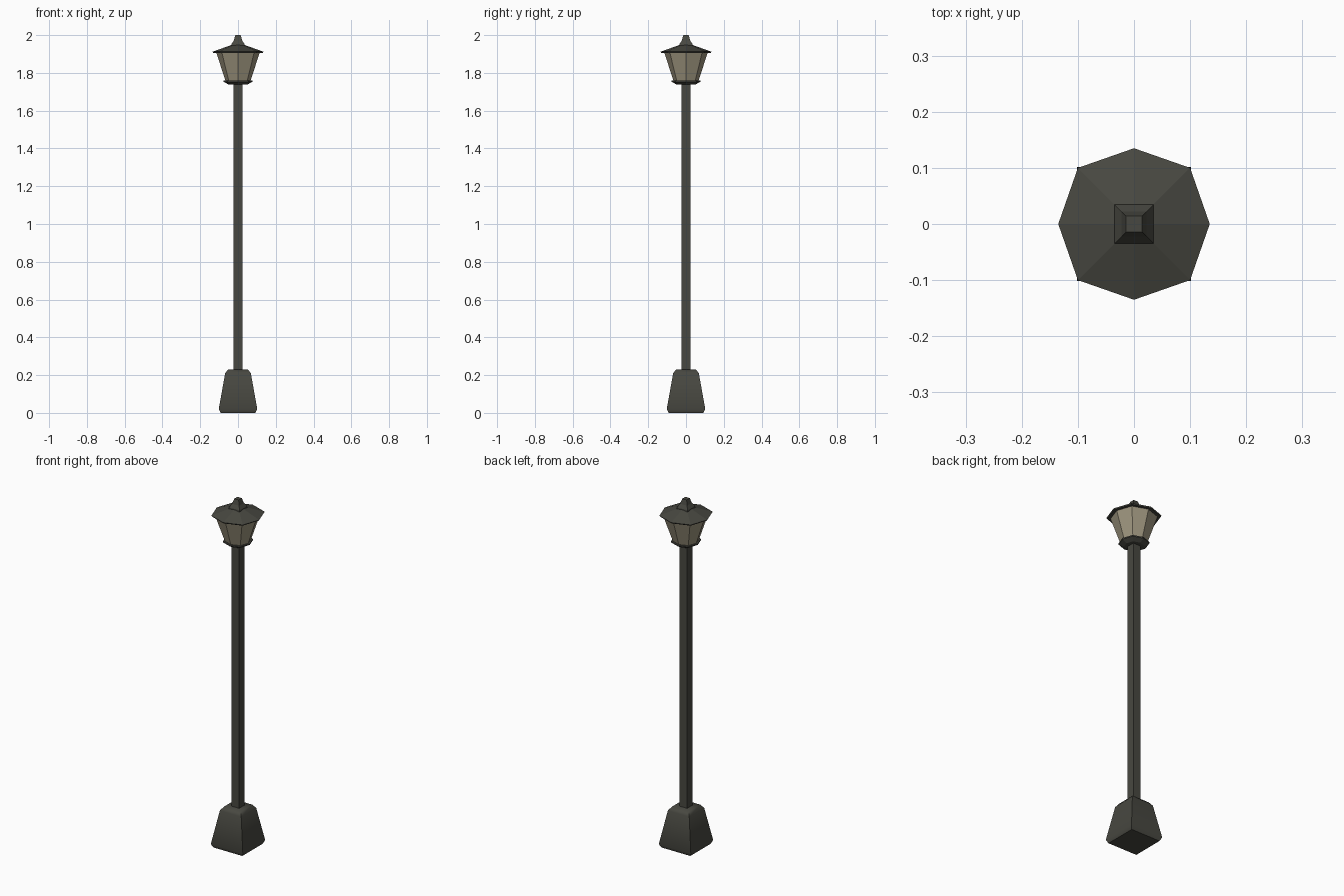
import bpy, bmesh, math

if "Cube" in bpy.data.objects:
    bpy.data.objects.remove(bpy.data.objects["Cube"])


def material(name, rgb):
    m = bpy.data.materials.new(name)
    m.diffuse_color = (*rgb, 1)
    m.use_nodes = True
    m.node_tree.nodes["Principled BSDF"].inputs["Base Color"].default_value = m.diffuse_color
    return m


IRON = material("dark iron", (0.064, 0.064, 0.052))
GLASS = material("warm glass", (0.34, 0.30, 0.21))

SQUARE = [(1, 1), (-1, 1), (-1, -1), (1, -1)]
# Eight-sided outline, slightly fuller on the diagonals
OCTAGON = [(1.35, 0), (1, 1), (0, 1.35), (-1, 1),
           (-1.35, 0), (-1, -1), (0, -1.35), (1, -1)]


def loft(name, outline, profile, mat, smooth=False):
    """Stack scaled copies of the outline; profile holds (scale, z)."""
    bm = bmesh.new()
    rings = [[bm.verts.new((x * s, y * s, z)) for x, y in outline]
             for s, z in profile]
    n = len(outline)
    for low, high in zip(rings, rings[1:]):
        for i in range(n):
            j = (i + 1) % n
            bm.faces.new((low[i], low[j], high[j], high[i]))
    bm.faces.new(rings[0][::-1])
    bm.faces.new(rings[-1])
    bmesh.ops.recalc_face_normals(bm, faces=bm.faces)
    mesh = bpy.data.meshes.new(name)
    bm.to_mesh(mesh)
    bm.free()
    mesh.materials.append(mat)
    ob = bpy.data.objects.new(name, mesh)
    bpy.context.collection.objects.link(ob)
    if smooth:
        bpy.context.view_layer.objects.active = ob
        ob.select_set(True)
        bpy.ops.object.shade_smooth_by_angle(angle=math.radians(60))
        ob.select_set(False)
    return ob


# Tapered foot with softened rims
loft("base", SQUARE, [(0.092, 0), (0.102, 0.02), (0.068, 0.21), (0.053, 0.23)],
     IRON, smooth=True)
# Square post
loft("post", SQUARE, [(0.024, 0.2), (0.024, 1.75)], IRON)
# Cup under the lantern
loft("lantern_collar", OCTAGON, [(0.037, 1.738), (0.056, 1.753), (0.056, 1.76)], IRON)
# Glass body flaring upwards
loft("lantern_glass", OCTAGON, [(0.048, 1.755), (0.086, 1.91)], GLASS)
# Shallow roof with a thin eave
loft("roof", OCTAGON, [(0.097, 1.906), (0.1, 1.912), (0.025, 1.948)], IRON)
# Square finial
loft("finial", SQUARE, [(0.035, 1.943), (0.034, 1.953), (0.022, 1.972), (0.014, 2.0)], IRON)
